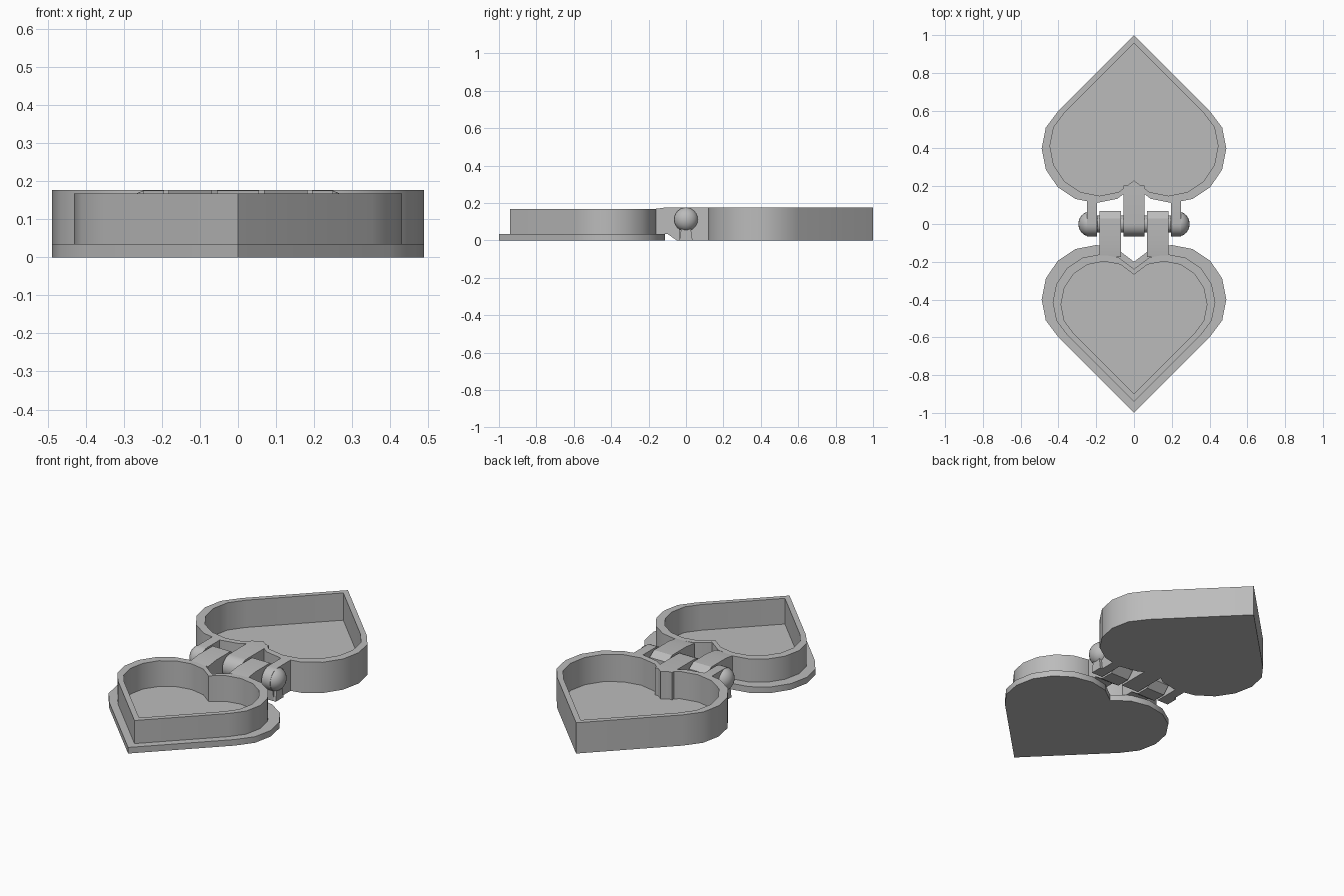
import bpy, bmesh, math
from mathutils import Matrix

cube = bpy.data.objects.get("Cube")
if cube:
    bpy.data.objects.remove(cube)

grey = bpy.data.materials.new("plain grey")
grey.use_nodes = True
COLOUR = (0.5, 0.5, 0.5, 1)
grey.diffuse_color = COLOUR
grey.node_tree.nodes["Principled BSDF"].inputs["Base Color"].default_value = COLOUR

AXIS_Z = 0.112   # height of the hinge axis
BARREL = 0.065   # radius of the hinge barrel


def finish(name, bm):
    bmesh.ops.recalc_face_normals(bm, faces=bm.faces)
    mesh = bpy.data.meshes.new(name)
    bm.to_mesh(mesh)
    bm.free()
    mesh.materials.append(grey)
    obj = bpy.data.objects.new(name, mesh)
    bpy.context.collection.objects.link(obj)
    bpy.ops.object.select_all(action='DESELECT')
    obj.select_set(True)
    bpy.context.view_layer.objects.active = obj
    bpy.ops.object.shade_smooth_by_angle(angle=math.radians(30))
    return obj


def heart(scale, tip):
    """Heart outline: a square on its corner with two half-round lobes."""
    half = []
    for i in range(9):
        a = math.radians(45 - 22.5 * i)
        r = 0.2 * math.sqrt(2) if i in (0, 8) else 0.289
        half.append((0.2 + r * math.cos(a), -0.6 + r * math.sin(a)))
    half[-1] = (0, -0.8)
    pts = [(0, 0)] + half + [(-x, y) for x, y in reversed(half[:-1])]
    return [(x * scale, tip + y * scale) for x, y in pts]


def tray(name, levels, side):
    """Stack heart loops given as (scale, tip, z) and cap both ends."""
    bm = bmesh.new()
    loops = [[bm.verts.new((x, y * side, z)) for x, y in heart(s, tip)]
             for s, tip, z in levels]
    for a, b in zip(loops, loops[1:]):
        for i in range(len(a)):
            j = (i + 1) % len(a)
            bm.faces.new((a[i], a[j], b[j], b[i]))
    bm.faces.new(loops[0])
    bm.faces.new(loops[-1])
    finish(name, bm)


def arm(name, x0, x1, profile):
    """Extrude a (y, z) side profile from x0 to x1."""
    bm = bmesh.new()
    face = bm.faces.new([bm.verts.new((x0, y, z)) for y, z in profile])
    new = bmesh.ops.extrude_face_region(bm, geom=[face])["geom"]
    bmesh.ops.translate(bm, vec=(x1 - x0, 0, 0),
                        verts=[v for v in new if isinstance(v, bmesh.types.BMVert)])
    finish(name, bm)


def round_end(start, stop, steps=10):
    return [(BARREL * math.cos(a), AXIS_Z + BARREL * math.sin(a))
            for a in (math.radians(start + (stop - start) * i / steps)
                      for i in range(steps + 1))]


# Heart box at the back and stepped heart lid at the front
tray("heart_box", [(1, 1, 0), (1, 1, 0.177), (0.91, 0.958, 0.177),
                   (0.91, 0.958, 0.02)], 1)
tray("heart_lid", [(1, 1, 0), (1, 1, 0.035), (0.88, 0.942, 0.035),
                   (0.88, 0.942, 0.168), (0.79, 0.9, 0.168),
                   (0.79, 0.9, 0.02)], -1)

# Box arms: rounded in front, flat underneath, running back into the wall
foot = [(-0.035, 0)]


def box_arm(back):
    return round_end(90, 235) + foot + [(back, 0), (back, 0.177)]


arm("middle_box_arm", -0.055, 0.055, box_arm(0.205))

# Lid arms: square at the back, sloping down to the lid rim
lid_arm = [(-0.175, 0.167), (-0.1, 0.177), (0.03, 0.177), (0.07, 0.15),
           (0.07, 0.04), (0.03, 0), (-0.05, 0), (-0.1, 0.035), (-0.175, 0.035)]

for side, word in ((1, "left"), (-1, "right")):
    arm(word + "_box_arm", side * 0.195, side * 0.25, box_arm(0.13))
    arm(word + "_lid_arm", side * 0.068, side * 0.183, lid_arm)

    # Domed end cap with a small stand below it
    bm = bmesh.new()
    bmesh.ops.create_uvsphere(bm, u_segments=24, v_segments=12, radius=BARREL)
    bmesh.ops.scale(bm, vec=(0.9, 1, 1), verts=bm.verts)
    bmesh.ops.translate(bm, vec=(side * 0.236, 0, AXIS_Z), verts=bm.verts)
    finish(word + "_end_cap", bm)
    arm(word + "_cap_stand", side * 0.24, side * 0.265,
        [(-0.035, 0), (0.035, 0), (0.025, 0.07), (-0.025, 0.07)])

# Pin through all the arms
bm = bmesh.new()
bmesh.ops.create_cone(bm, cap_ends=True, segments=24, radius1=0.045, radius2=0.045,
                      depth=0.44, matrix=Matrix.Translation((0, 0, AXIS_Z))
                      @ Matrix.Rotation(math.pi / 2, 4, 'Y'))
finish("hinge_pin", bm)
